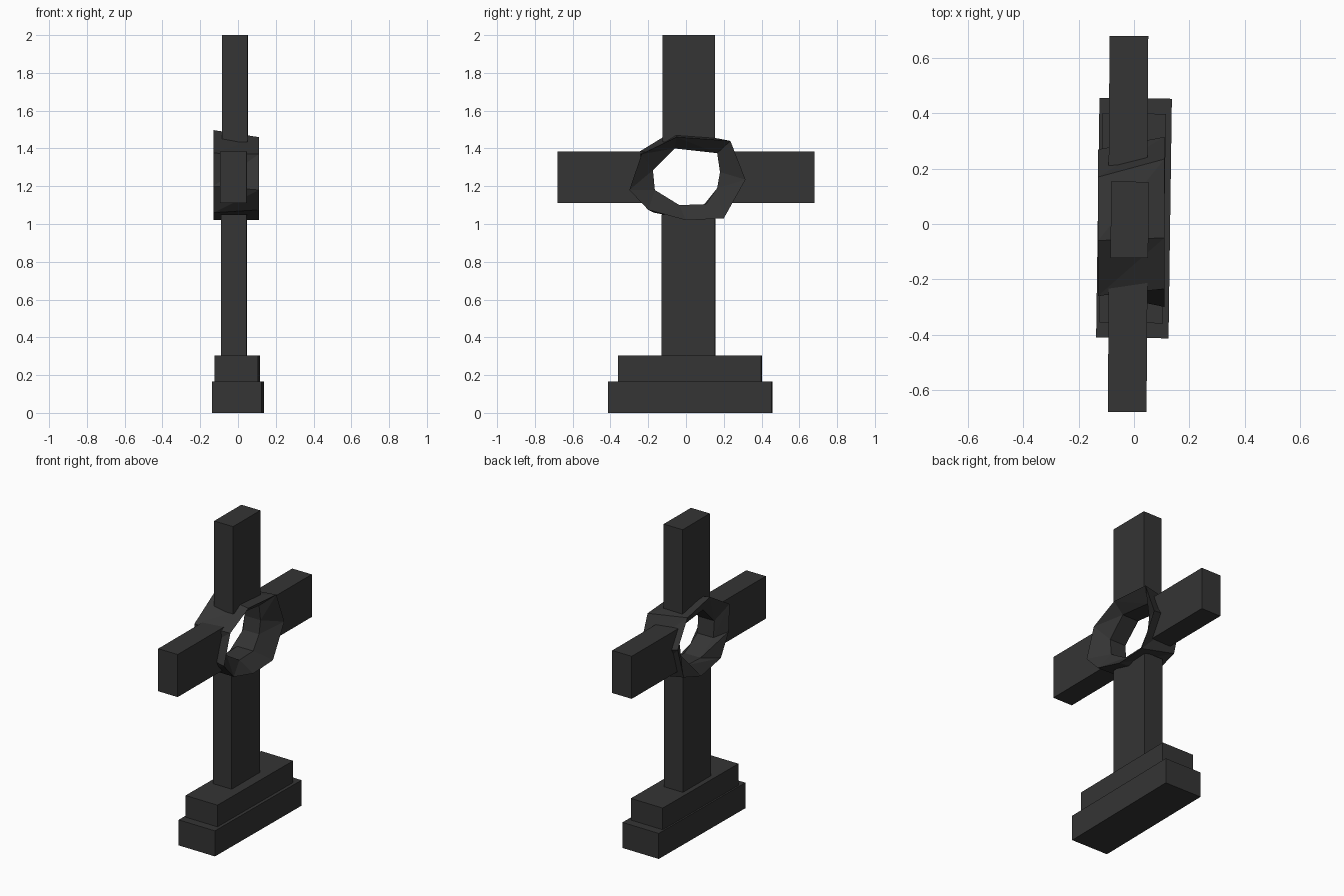
import bpy, bmesh, math

if "Cube" in bpy.data.objects:
    bpy.data.objects.remove(bpy.data.objects["Cube"])

stone = bpy.data.materials.new("dark_stone")
stone.diffuse_color = (0.035, 0.035, 0.035, 1)
stone.use_nodes = True
stone.node_tree.nodes["Principled BSDF"].inputs["Base Color"].default_value = stone.diffuse_color


def finish(name, bm):
    bmesh.ops.recalc_face_normals(bm, faces=bm.faces)
    mesh = bpy.data.meshes.new(name)
    bm.to_mesh(mesh)
    bm.free()
    mesh.materials.append(stone)
    obj = bpy.data.objects.new(name, mesh)
    bpy.context.collection.objects.link(obj)
    return obj


def block(name, x, y, z, turn=0.0):
    bm = bmesh.new()
    bmesh.ops.create_cube(bm, size=1)
    for v in bm.verts:
        v.co.x *= x[1] - x[0]
        v.co.y *= y[1] - y[0]
        v.co.z *= z[1] - z[0]
    obj = finish(name, bm)
    obj.location = (sum(x) / 2, sum(y) / 2, sum(z) / 2)
    obj.rotation_euler.z = math.radians(turn)


# Stepped plinth, turned very slightly
block("base_step", (-0.131, 0.131), (-0.412, 0.455), (0, 0.165), -0.8)
block("upper_step", (-0.12, 0.11), (-0.358, 0.4), (0.165, 0.305), -0.8)

# Shaft, head and arms stop inside the ring so the centre stays open
block("lower_shaft", (-0.088, 0.047), (-0.13, 0.155), (0.305, 1.05), -0.3)
block("upper_shaft", (-0.084, 0.052), (-0.123, 0.153), (1.435, 2.0), -0.3)
block("left_arm", (-0.093, 0.047), (-0.68, -0.21), (1.11, 1.385), -0.4)
block("right_arm", (-0.09, 0.05), (0.21, 0.68), (1.11, 1.385), -0.4)

# Rough-hewn ring: eight-sided (y, z) outlines, front and back
outer_front = [(-0.05, 1.46), (0.235, 1.44), (0.315, 1.235), (0.2, 1.03),
               (0.0, 1.02), (-0.2, 1.075), (-0.3, 1.18), (-0.235, 1.37)]
outer_back = [(-0.06, 1.497), (0.17, 1.45), (0.27, 1.28), (0.21, 1.08),
              (0.03, 1.02), (-0.17, 1.06), (-0.25, 1.2), (-0.26, 1.375)]
inner = [(-0.06, 1.4), (0.165, 1.375), (0.18, 1.275), (0.165, 1.19),
         (0.105, 1.105), (-0.035, 1.1), (-0.165, 1.18), (-0.175, 1.285)]
bm = bmesh.new()
loops = []
for pts, x in ((outer_front, 0.11), (inner, 0.035),
               (inner, -0.08), (outer_back, -0.13)):
    loops.append([bm.verts.new((x, y, z)) for y, z in pts])
for k in range(4):
    a, b = loops[k], loops[(k + 1) % 4]
    for i in range(8):
        j = (i + 1) % 8
        bm.faces.new((a[i], a[j], b[j]))
        bm.faces.new((a[i], b[j], b[i]))
finish("centre_ring", bm)
